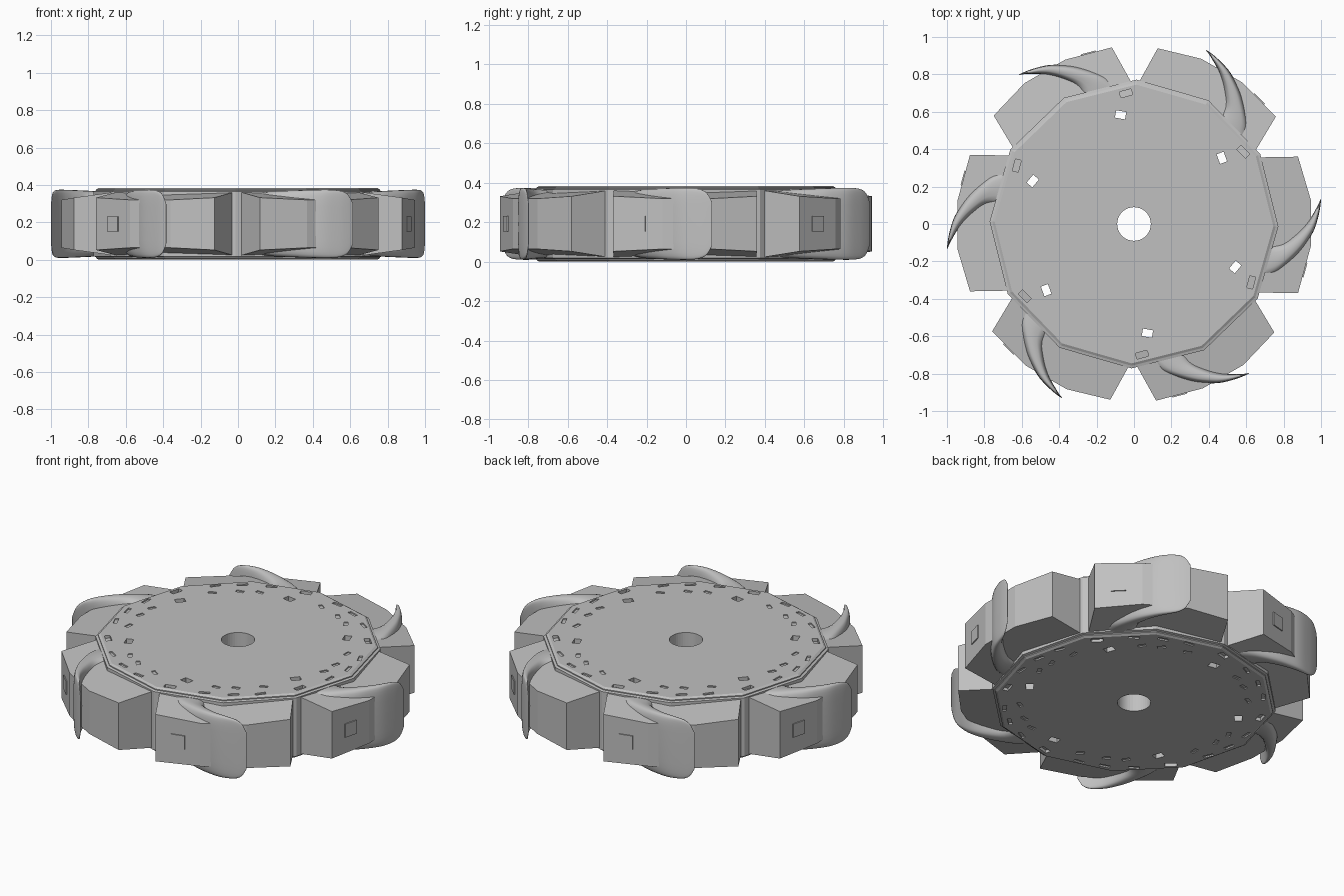
import bpy, bmesh, math
from mathutils import Matrix, Vector

old = bpy.data.objects.get("Cube")
if old:
    bpy.data.objects.remove(old, do_unlink=True)

MID = 0.192            # middle height of the wheel
SIXTH = math.tau / 6

grey = bpy.data.materials.new("plain grey")
grey.use_nodes = True
grey.diffuse_color = (0.53, 0.53, 0.53, 1)
grey.node_tree.nodes["Principled BSDF"].inputs["Base Color"].default_value = grey.diffuse_color


def finish(bm, name):
    bmesh.ops.recalc_face_normals(bm, faces=bm.faces[:])
    mesh = bpy.data.meshes.new(name)
    bm.to_mesh(mesh)
    bm.free()
    mesh.materials.append(grey)
    obj = bpy.data.objects.new(name, mesh)
    bpy.context.collection.objects.link(obj)
    return obj


def loft(bm, rings):
    """Skin a list of equal closed rings and cap both ends."""
    loops = [[bm.verts.new(p) for p in ring] for ring in rings]
    n = len(loops[0])
    for a, b in zip(loops, loops[1:]):
        for i in range(n):
            j = (i + 1) % n
            bm.faces.new((a[i], a[j], b[j], b[i]))
    bm.faces.new(loops[0])
    bm.faces.new(loops[-1])


def ring(radius, z, sides, turn=0.0):
    return [Vector((radius * math.cos(turn + math.tau * i / sides),
                    radius * math.sin(turn + math.tau * i / sides), z)) for i in range(sides)]


def slot(bm, radius, degrees, length, width, z, height, skew=0.0):
    a = math.radians(degrees)
    place = (Matrix.Rotation(a, 4, 'Z') @ Matrix.Translation((radius, 0, z))
             @ Matrix.Rotation(skew, 4, 'Z') @ Matrix.Diagonal((width, length, height, 1)))
    bmesh.ops.create_cube(bm, size=1, matrix=place)


# Twelve-sided drum with a stepped, chamfered face plate on each side
turn = math.radians(-1)
half = [(0.745, 0.0), (0.758, 0.008), (0.758, 0.014), (0.772, 0.018)]
profile = half + [(r, 2 * MID - z) for r, z in reversed(half)]
bm = bmesh.new()
loft(bm, [ring(r, z, 12, turn) for r, z in profile])
drum = finish(bm, "drum")

# Cutter for the axle hole, the through slots and the shallow slots
bm = bmesh.new()
loft(bm, [ring(0.09, -0.1, 40), ring(0.09, 0.5, 40)])
for k in range(6):
    base = 60 * k
    slot(bm, 0.70, base + 33.5, 0.065, 0.032, MID, 1, 0.2)
    slot(bm, 0.588, base + 37, 0.055, 0.04, MID, 1, -0.3)
    for z in (0.0, 2 * MID):
        for angle in (3, 15, 50):
            slot(bm, 0.70, base + angle, 0.06, 0.02, z, 0.016, 0.15)
        for angle in (4, 18, 54):
            slot(bm, 0.615, base + angle, 0.045, 0.022, z, 0.012, -0.4)
cutter = finish(bm, "slot_cutter")
cutter.hide_render = True
cutter.hide_viewport = True
cut = drum.modifiers.new("slots", 'BOOLEAN')
cut.operation = 'DIFFERENCE'
cut.solver = 'EXACT'
cut.object = cutter

# Tooth block: tapered in height toward its faceted outer side
outline = [(0.60, -0.365), (0.877, -0.37), (0.945, -0.12),
           (0.945, 0.13), (0.877, 0.36), (0.60, 0.355)]


def block_height(x):
    return 0.178 - 0.044 * max(0, (x - 0.66)) / 0.25


def add_block():
    bm = bmesh.new()
    loft(bm, [[Vector((x, y, MID + s * block_height(x))) for x, y in outline] for s in (-1, 1)])
    # Small raised square in the middle of one outer facet
    a, b = Vector(outline[1]), Vector(outline[2])
    mid = (a + b) / 2
    d = b - a
    place = (Matrix.Translation((mid.x, mid.y, MID))
             @ Matrix.Rotation(math.atan2(d.y, d.x), 4, 'Z')
             @ Matrix.Diagonal((0.08, 0.012, 0.08, 1)))
    bmesh.ops.create_cube(bm, size=1, matrix=place)
    return finish(bm, "tooth_block")


# Claw: outer and inner edge of the plan shape, with half height
stations = [((0.64, -0.36), (0.64, -0.02), 0.165), ((0.70, -0.305), (0.72, -0.085), 0.172),
            ((0.768, -0.264), (0.80, -0.092), 0.176), ((0.872, -0.168), (0.868, -0.05), 0.18),
            ((0.93, -0.09), (0.92, 0.0), 0.182), ((0.966, -0.025), (0.952, 0.045), 0.182),
            ((0.988, 0.05), (0.975, 0.085), 0.176), ((0.997, 0.10), (0.989, 0.112), 0.155),
            ((1.0, 0.133), (0.997, 0.133), 0.11)]


def spline(p, i, t):
    """Smooth interpolation through the neighbouring stations."""
    a, b, c, d = (p[min(max(i + k, 0), len(p) - 1)] for k in (-1, 0, 1, 2))
    return b + (c - a) * t / 2 + (a - b * 2.5 + c * 2 - d / 2) * t * t \
        + (b * 3 - a - c * 3 + d) * t ** 3 / 2


def power(v, e):
    return math.copysign(abs(v) ** e, v)


def claw_section(outer, inner, h):
    mid, arm = (outer + inner) / 2, (outer - inner) / 2
    pts = []
    for k in range(28):
        a = math.tau * k / 28
        p = mid + arm * power(math.cos(a), 0.6)
        pts.append(Vector((p.x, p.y, MID + h * power(math.sin(a), 0.45))))
    return pts


def add_claw():
    outer = [Vector(s[0]) for s in stations]
    inner = [Vector(s[1]) for s in stations]
    high = [s[2] for s in stations]
    rings = []
    steps = 4
    for n in range((len(stations) - 1) * steps + 1):
        i, t = n // steps, (n % steps) / steps
        rings.append(claw_section(*(spline(p, i, t) for p in (outer, inner, high))))
    bm = bmesh.new()
    loft(bm, rings)
    for f in bm.faces:
        f.smooth = len(f.verts) == 4
    return finish(bm, "claw")


# Six teeth around the drum
for part in (add_block(), add_claw()):
    for k in range(6):
        copy = part if k == 0 else part.copy()
        if k:
            bpy.context.collection.objects.link(copy)
        copy.rotation_euler.z = k * SIXTH
